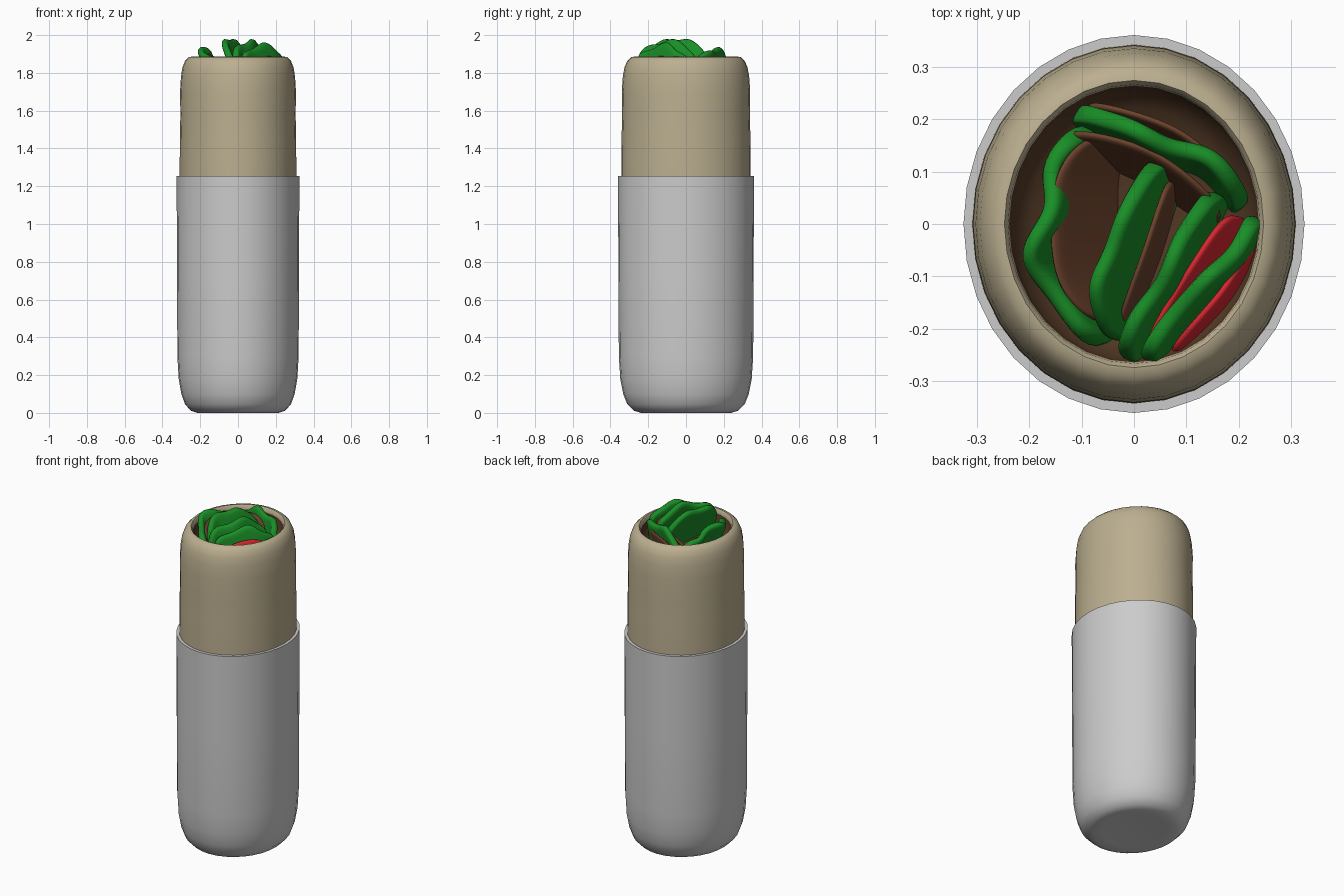
import bpy, math
from mathutils import Vector

if "Cube" in bpy.data.objects:
    bpy.data.objects.remove(bpy.data.objects["Cube"])

RATIO = 1.108  # cross-section is slightly deeper than wide


def material(name, rgb):
    m = bpy.data.materials.new(name)
    m.diffuse_color = (*rgb, 1)
    m.use_nodes = True
    m.node_tree.nodes["Principled BSDF"].inputs["Base Color"].default_value = m.diffuse_color
    return m


TAN = material("tortilla_tan", (0.50, 0.43, 0.28))
GREEN = material("lettuce_green", (0.01, 0.27, 0.02))
BROWN = material("meat_brown", (0.15, 0.055, 0.025))
DARK = material("filling_brown", (0.085, 0.04, 0.018))
RED = material("tomato_red", (0.70, 0.02, 0.03))


def make(name, verts, faces, mat=None, angle=50):
    me = bpy.data.meshes.new(name)
    me.from_pydata(verts, [], faces)
    me.update()
    me.shade_smooth()
    me.set_sharp_from_angle(angle=math.radians(angle))
    if mat:
        me.materials.append(mat)
    ob = bpy.data.objects.new(name, me)
    bpy.context.collection.objects.link(ob)
    return ob


def lathe(name, profile, sides, mat=None):
    """Elliptical revolve; the first or last point may lie on the axis."""
    verts, rings, faces = [], [], []
    for r, z in profile:
        n = 1 if r == 0 else sides
        rings.append([len(verts) + i for i in range(n)])
        for i in range(n):
            a = 2 * math.pi * i / sides
            verts.append((r * math.cos(a), r * RATIO * math.sin(a), z))
    for a, b in zip(rings, rings[1:]):
        for i in range(sides):
            j = (i + 1) % sides
            quad = [a[i % len(a)], a[j % len(a)], b[j % len(b)], b[i % len(b)]]
            faces.append(list(dict.fromkeys(quad)))
    return make(name, verts, faces, mat)


def slice_sheet(name, pts, ztop, base, thick, mat, wave=0.0, zbot=1.72, phase=0.0):
    """Arched sheet whose top edge follows pts; its foot is shifted by base."""
    n, m = 20, 6
    P = [Vector(p) for p in pts]
    verts, faces = [], []
    for i in range(n + 1):
        t = i / n
        f = min(t * (len(P) - 1), len(P) - 1.001)
        k = int(f)
        s = f - k
        p0, p1, p2, p3 = (P[max(0, min(len(P) - 1, k + d))] for d in (-1, 0, 1, 2))
        c = 0.5 * (2 * p1 + (p2 - p0) * s + (2 * p0 - 5 * p1 + 4 * p2 - p3) * s * s
                   + (3 * p1 - p0 - 3 * p2 + p3) * s ** 3)
        arch = max(0.0, 1 - (2 * t - 1) ** 2) ** 0.5
        top = zbot + (ztop - zbot) * (0.45 + 0.55 * arch)
        top -= wave * (0.5 - 0.5 * math.cos(4 * math.pi * t + phase))
        for j in range(m + 1):
            z = zbot + (top - zbot) * j / m
            q = c + Vector(base) * ((ztop - z) / (ztop - zbot))
            verts.append((q.x, q.y, z))
    for i in range(n):
        for j in range(m):
            a = i * (m + 1) + j
            faces.append((a, a + m + 1, a + m + 2, a + 1))
    ob = make(name, verts, faces, mat, 180)
    mod = ob.modifiers.new("thickness", "SOLIDIFY")
    mod.thickness = thick
    mod.offset = 0
    ob.modifiers.new("round", "SUBSURF").levels = 1
    ob.modifiers["round"].render_levels = 1


# Foil wrapper
lathe("wrapper", [(0, 0.008), (0.17, 0.004), (0.215, 0.0), (0.25, 0.012), (0.28, 0.045),
                  (0.30, 0.10), (0.314, 0.18), (0.321, 0.30), (0.323, 0.75),
                  (0.325, 1.255), (0.308, 1.255)], 32)

# Tortilla with rolled rim
lathe("tortilla", [(0, 0.03), (0.2, 0.03), (0.27, 0.09), (0.30, 0.25), (0.309, 1.2),
                   (0.308, 1.45), (0.305, 1.58), (0.307, 1.70), (0.302, 1.78),
                   (0.294, 1.83), (0.28, 1.865), (0.262, 1.883), (0.247, 1.886),
                   (0.240, 1.876), (0.238, 1.86)], 32, TAN)

# Brown lining of the opening
lathe("filling", [(0.238, 1.86), (0.232, 1.82), (0.20, 1.78), (0.13, 1.755), (0, 1.745)],
      32, DARK)

# Lettuce leaves: top-edge path, top height, foot shift, ripple
leaves = [
    ([(-0.14, 0.17), (-0.185, 0.10), (-0.17, 0.02), (-0.21, -0.07), (-0.17, -0.15),
      (-0.11, -0.24)], 1.94, (0.09, 0.02), 0.03, 0.0),
    ([(0.0, 0.12), (-0.025, 0.03), (-0.055, -0.05), (-0.085, -0.13), (-0.085, -0.23)],
     1.995, (0.10, 0.01), 0.02, 3.1),
    ([(0.13, 0.07), (0.09, -0.01), (0.055, -0.10), (0.0, -0.17), (-0.04, -0.25)],
     1.985, (0.05, -0.02), 0.025, 1.5),
    ([(0.22, 0.03), (0.185, -0.05), (0.13, -0.11), (0.06, -0.18), (0.01, -0.25)],
     1.965, (0.03, -0.03), 0.025, 0.5),
    ([(-0.10, 0.23), (-0.02, 0.195), (0.06, 0.155), (0.15, 0.13), (0.22, 0.05)],
     1.945, (-0.02, -0.03), 0.025, 2.0),
]
for i, (pts, zt, base, wv, ph) in enumerate(leaves):
    slice_sheet(f"lettuce_leaf_{i + 1}", pts, zt, base, 0.036, GREEN, wv, phase=ph)

# Meat slices
meats = [
    ([(-0.125, 0.17), (-0.155, 0.08), (-0.155, -0.09), (-0.12, -0.19)], 1.905, (0.14, 0.0)),
    ([(0.06, 0.09), (0.02, -0.05), (-0.04, -0.20)], 1.91, (0.03, -0.01)),
    ([(-0.12, 0.195), (0.04, 0.135), (0.18, 0.04)], 1.90, (-0.03, -0.06)),
    ([(-0.08, 0.24), (0.08, 0.18), (0.20, 0.09)], 1.885, (-0.02, -0.03)),
]
for i, (pts, zt, base) in enumerate(meats):
    slice_sheet(f"meat_slice_{i + 1}", pts, zt, base, 0.014, BROWN)

# Tomato slices
tomatoes = [
    ([(0.17, 0.03), (0.115, -0.07), (0.0, -0.235)], 1.91, (0.06, -0.03)),
    ([(0.22, -0.03), (0.165, -0.13), (0.06, -0.24)], 1.89, (0.03, -0.02)),
]
for i, (pts, zt, base) in enumerate(tomatoes):
    slice_sheet(f"tomato_slice_{i + 1}", pts, zt, base, 0.016, RED)
